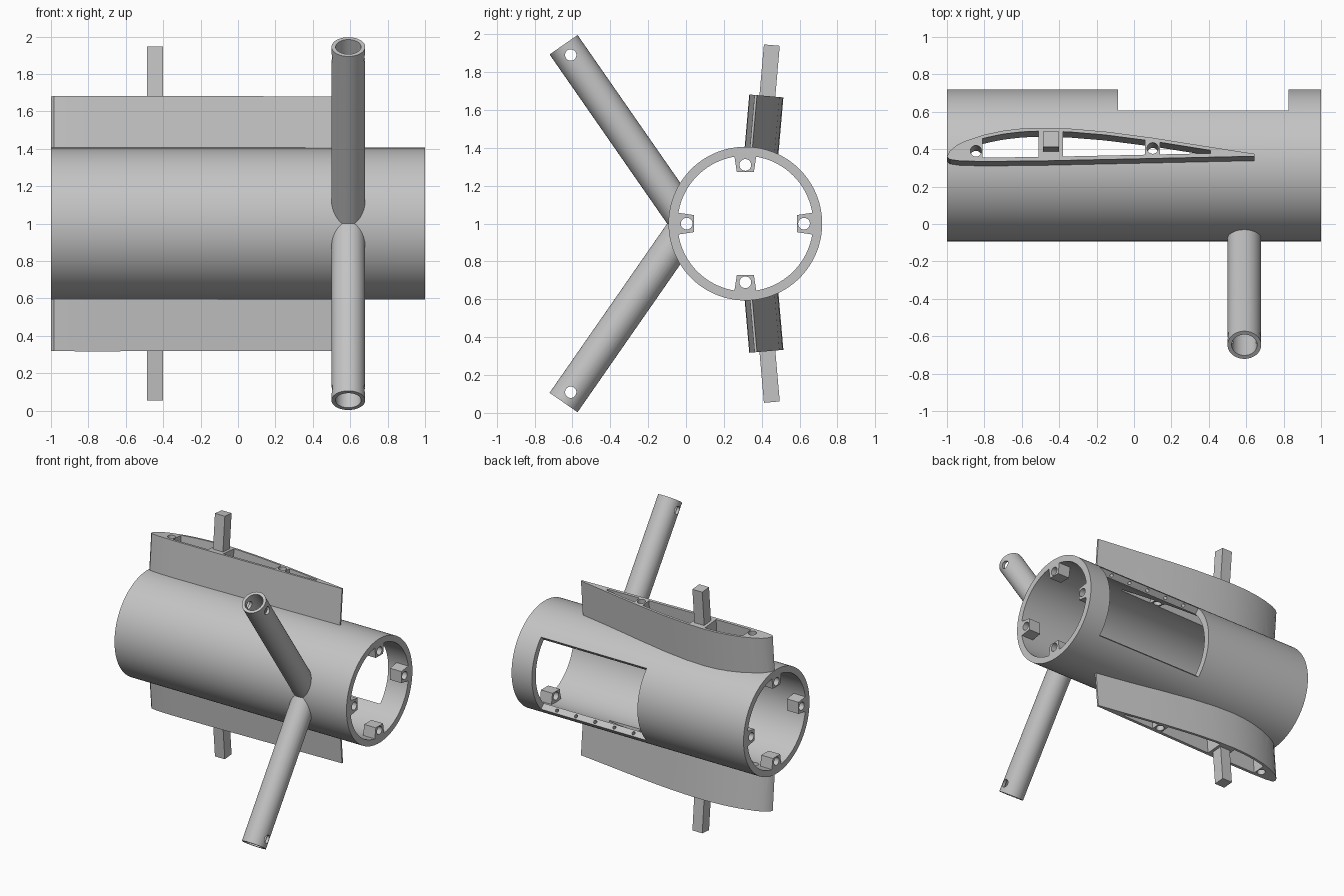
import bpy, bmesh, math
from mathutils import Matrix, Vector

if "Cube" in bpy.data.objects:
    bpy.data.objects.remove(bpy.data.objects["Cube"])

grey = bpy.data.materials.new("plain_grey")
grey.use_nodes = True
colour = (0.55, 0.55, 0.55, 1)
grey.diffuse_color = colour
grey.node_tree.nodes["Principled BSDF"].inputs["Base Color"].default_value = colour

CY, CZ = 0.3135, 1.0                      # tube axis
R_OUT, R_IN, R_TRIM = 0.406, 0.358, 0.38
ALONG_X = Matrix(((0, 0, 1, 0), (1, 0, 0, CY), (0, 1, 0, CZ), (0, 0, 0, 1)))


def finish(bm, name):
    bm.normal_update()
    bmesh.ops.recalc_face_normals(bm, faces=bm.faces)
    if bm.calc_volume(signed=True) < 0:
        bmesh.ops.reverse_faces(bm, faces=bm.faces)
    mesh = bpy.data.meshes.new(name)
    bm.to_mesh(mesh)
    bm.free()
    mesh.materials.append(grey)
    obj = bpy.data.objects.new(name, mesh)
    bpy.context.collection.objects.link(obj)
    return obj


def prism(name, points, lo, hi, frame):
    """Extrude a 2D outline from lo to hi along the frame's third axis."""
    bm = bmesh.new()
    bottom = [bm.verts.new((u, v, lo)) for u, v in points]
    top = [bm.verts.new((u, v, hi)) for u, v in points]
    bm.faces.new(bottom[::-1])
    bm.faces.new(top)
    for i in range(len(points)):
        bm.faces.new((bottom[i - 1], bottom[i], top[i], top[i - 1]))
    bm.transform(frame)
    return finish(bm, name)


def ring(radius, sides, cu=0, cv=0):
    step = math.tau / sides
    return [(cu + radius * math.cos(i * step), cv + radius * math.sin(i * step)) for i in range(sides)]


def box(u0, u1, v0, v1):
    return [(u0, v0), (u1, v0), (u1, v1), (u0, v1)]


def mirrored(obj, name):
    """Copy reflected through the horizontal plane of the tube axis."""
    bm = bmesh.new()
    bm.from_mesh(obj.data)
    bm.transform(Matrix.Translation((0, 0, 2 * CZ)) @ Matrix.Diagonal((1, 1, -1, 1)))
    return finish(bm, name)


def cut(obj, cutters):
    bpy.context.view_layer.objects.active = obj
    for c in cutters:
        mod = obj.modifiers.new("cut", "BOOLEAN")
        mod.operation = "DIFFERENCE"
        mod.solver = "EXACT"
        mod.object = c
        bpy.ops.object.modifier_apply(modifier=mod.name)


def discard(cutters):
    for c in cutters:
        bpy.data.objects.remove(c)


parts = []
trim = prism("trim_cutter", ring(R_TRIM, 128), -2, 2, ALONG_X)

# Wing section: upper and lower edges of the airfoil
UPPER = [(-1, .36), (-.985, .39), (-.95, .42), (-.9, .445), (-.8, .478), (-.7, .499), (-.6, .511),
         (-.5, .515), (-.35, .511), (-.15, .494), (.1, .461), (.35, .421), (.643, .375)]
LOWER = [(-1, .36), (-.985, .345), (-.93, .337), (-.8, .334), (-.5, .337), (.643, .362)]


def edge_y(edge, x):
    for (x0, y0), (x1, y1) in zip(edge, edge[1:]):
        if x <= x1:
            return y0 + (y1 - y0) * (x - x0) / (x1 - x0)


def cell(x0, x1, steps=10):
    xs = [x0 + (x1 - x0) * i / steps for i in range(steps + 1)]
    low = [(x, edge_y(LOWER, x) + 0.021) for x in xs]
    high = [(x, edge_y(UPPER, x) - 0.018) for x in reversed(xs)]
    return low + high


# Wing frame leans back slightly; outlines are given on the wing tip plane
TIP_Y, TIP_Z = 0.42, 1.675
WING = (Matrix.Translation((0, TIP_Y, TIP_Z)) @ Matrix.Rotation(math.radians(-5), 4, "X")
        @ Matrix.Translation((0, -TIP_Y, 0)))

outline = UPPER + LOWER[:0:-1]
wing = prism("upper_wing", outline, -0.4, 0, WING)
hollows = [cell(-.81, -.51), cell(-.38, .06), cell(.14, .41),
           ring(.03, 24, -.845, .39), ring(.03, 24, .1, .405)]
wing_cutters = [prism("hollow_cutter", h, -0.5, 0.1, WING) for h in hollows]
cut(wing, wing_cutters + [trim])
spar = prism("upper_spar", box(-.487, -.402, .388, .472), -0.4, 0.27, WING)
cut(spar, [trim])
parts += [wing, spar, mirrored(wing, "lower_wing"), mirrored(spar, "lower_spar")]

# Main tube with rear window, wing openings and small holes in the window ledges
tube = prism("main_tube", ring(R_OUT, 128), -1, 1, ALONG_X)
half = math.radians(43.8)
wedge = [(0, 0), (math.cos(half), -math.sin(half)), (math.cos(half), math.sin(half))]
tube_cutters = [prism("bore_cutter", ring(R_IN, 128), -1.5, 1.5, ALONG_X),
                prism("window_cutter", wedge, -0.085, 0.825, ALONG_X)]
tube_cutters += wing_cutters + [mirrored(c, "lower_cutter") for c in wing_cutters]
mid = (R_OUT + R_IN) / 2
for side in (-1, 1):
    a = side * half
    for i in range(5):
        spot = Vector((0.04 + 0.165 * i, CY + mid * math.cos(a), CZ + mid * math.sin(a)))
        frame = Matrix.Translation(spot) @ Matrix.Rotation(a, 4, "X")
        tube_cutters.append(prism("ledge_hole_cutter", ring(.013, 16), -.05, .05, frame))
cut(tube, tube_cutters)
discard(tube_cutters)
parts.append(tube)

# Mounting lugs: four tapered blocks with a hole at each end of the tube
lug_shape = [(.272, -.045), (.37, -.06), (.37, .06), (.272, .045)]
for end, lo in (("right_end", -1), ("left_end", 0.9)):
    for i in range(4):
        frame = ALONG_X @ Matrix.Rotation(i * math.pi / 2, 4, "Z")
        lug = prism(f"{end}_lug_{i + 1}", lug_shape, lo, lo + 0.1, frame)
        hole = prism("lug_hole_cutter", ring(.031, 24, .31), lo - .1, lo + .2, frame)
        cut(lug, [hole])
        discard([hole])
        parts.append(lug)

# Hollow front struts with a cross pin hole near the tip
STRUT_LEN, STRUT_X = 1.151, 0.59
frame = Matrix.Translation((STRUT_X, 0.01, CZ)) @ Matrix.Rotation(math.radians(34.8), 4, "X")
strut = prism("upper_strut", ring(.09, 64), 0, STRUT_LEN, frame)
pin_frame = frame @ Matrix.Translation((0, 0, STRUT_LEN - .066)) @ Matrix.Rotation(math.pi / 2, 4, "Y")
strut_cutters = [prism("strut_bore_cutter", ring(.068, 64), -.2, STRUT_LEN + .2, frame),
                 prism("pin_hole_cutter", ring(.03, 24), -.3, .3, pin_frame), trim]
cut(strut, strut_cutters)
discard(strut_cutters)
parts += [strut, mirrored(strut, "lower_strut")]

# Smooth the round surfaces, keep the edges sharp
bpy.ops.object.select_all(action="DESELECT")
for p in parts:
    p.select_set(True)
bpy.context.view_layer.objects.active = tube
bpy.ops.object.shade_smooth_by_angle(angle=math.radians(25))
